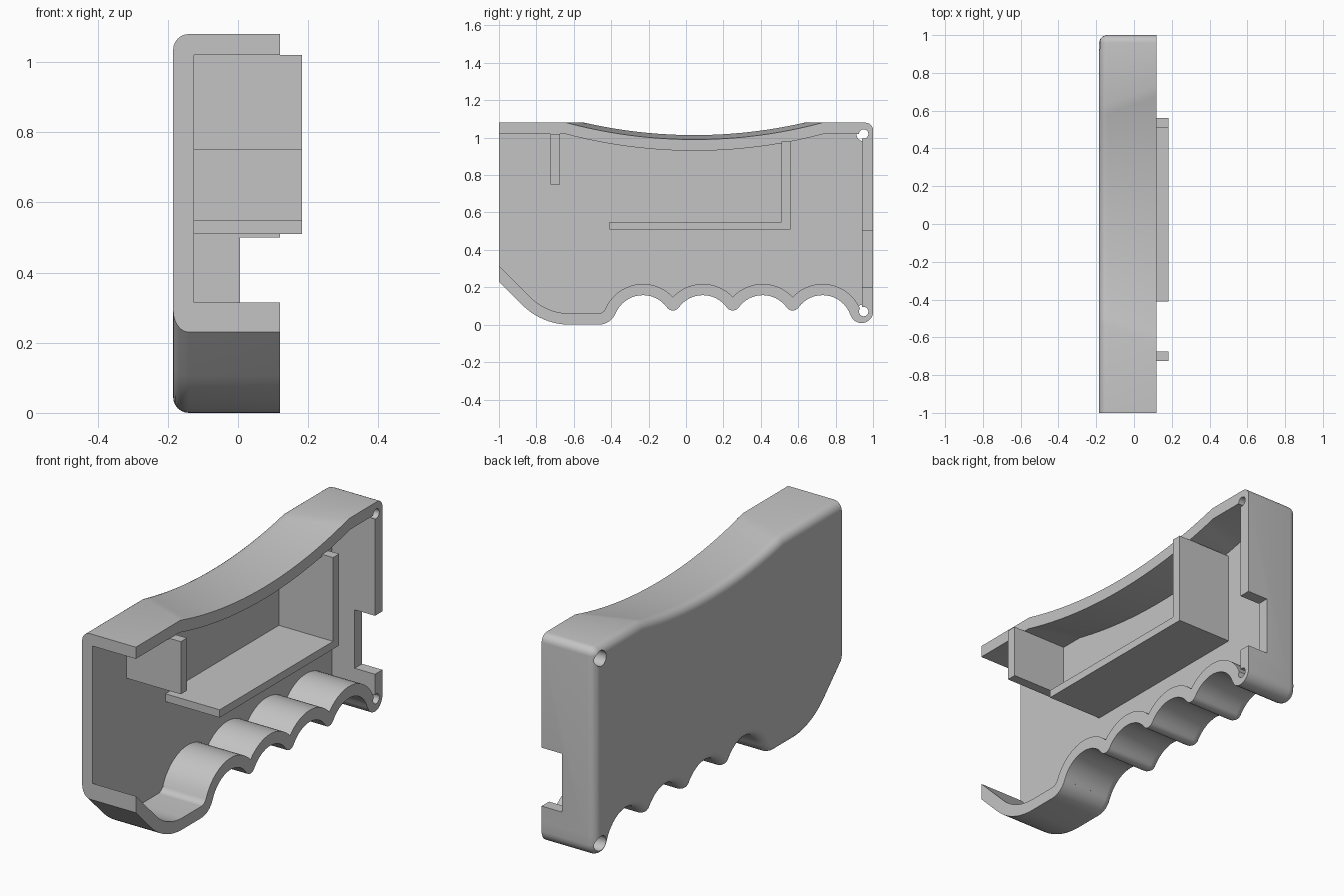
import bpy, bmesh
from math import sin, cos, atan2, acos, degrees, radians, sqrt, pi

if "Cube" in bpy.data.objects:
    bpy.data.objects.remove(bpy.data.objects["Cube"])

BACK, FLOOR, RIM = -0.185, -0.125, 0.12
WALL, FILLET = 0.06, 0.045
TOP, DIP_Y, DIP_R = 1.08, 0.045, 2.64
PITCH, GRIP_R, KNUCKLE = 0.32, 0.158, 0.115
GRIPS = [-0.23 + PITCH * k for k in range(4)]

grey = bpy.data.materials.new("plain_grey")
grey.use_nodes = True
grey.diffuse_color = (0.55, 0.55, 0.55, 1)
grey.node_tree.nodes["Principled BSDF"].inputs["Base Color"].default_value = grey.diffuse_color


def arc(y, z, r, a0, a1, n):
    r = max(r, 0)
    angles = [radians(a0 + (a1 - a0) * k / n) for k in range(n + 1)]
    return [(y + r * cos(a), z + r * sin(a)) for a in angles]


def outline(x, inset):
    """Side profile, shrunk by inset, from the front bottom round to the front top."""
    pts = [(-1, 0.23 + inset * sqrt(2))]
    pts += arc(-0.62, 0.362, 0.362 - inset, -135, -90, 10)
    heel_y, heel_r = -0.468, 0.1
    heel = degrees(atan2(heel_r, GRIPS[0] - heel_y))
    pts += arc(heel_y, heel_r, heel_r - inset, -90, -heel, 8)
    # finger grips with rounded knuckles that close to a cusp when shrunk
    r = GRIP_R + inset
    tangent = degrees(atan2(KNUCKLE, PITCH / 2))
    knuckle_r = sqrt(KNUCKLE ** 2 + PITCH ** 2 / 4) - r
    side = tangent if knuckle_r > 0 else degrees(acos(PITCH / 2 / r))
    toe_y, toe_z = 0.939, 0.07
    toe = degrees(atan2(toe_z, toe_y - GRIPS[-1]))
    for k, y in enumerate(GRIPS):
        last = k == len(GRIPS) - 1
        pts += arc(y, 0, r, 180 - (side if k else heel), toe if last else side, 16)
        if last:
            pts += arc(toe_y, toe_z, 0.0615 - inset, toe - 180, 0, 10)
        elif knuckle_r > 0:
            pts += arc(y + PITCH / 2, KNUCKLE, knuckle_r, tangent - 180, -tangent, 8)
        else:
            pts += [(y + PITCH / 2, r * sin(radians(side)))] * 9
    # back edge, rounded top corner and the palm dip, deeper toward the rim
    pts += [(1 - inset, 0.12)]
    pts += arc(0.96 if inset < 0.04 else 1 - inset, 1.04 if inset < 0.04 else TOP - inset,
               0.04 - inset, 0, 90, 6)
    sag = 0.062 + 0.028 * (x - BACK) / (RIM - BACK)
    zc, rd = TOP - sag + DIP_R, DIP_R + inset
    half = degrees(acos((zc - TOP + inset) / rd))
    pts += arc(DIP_Y, zc, rd, -90 + half, -90 - half, 24)
    return pts + [(-1, TOP - inset)]


def add_object(name, bm):
    bmesh.ops.recalc_face_normals(bm, faces=bm.faces)
    mesh = bpy.data.meshes.new(name)
    bm.to_mesh(mesh)
    bm.free()
    mesh.materials.append(grey)
    ob = bpy.data.objects.new(name, mesh)
    bpy.context.collection.objects.link(ob)
    return ob


def box(name, x0, x1, y0, y1, z0, z1):
    bm = bmesh.new()
    bmesh.ops.create_cube(bm, size=1)
    for v in bm.verts:
        v.co = [lo + (c + 0.5) * (hi - lo)
                for c, lo, hi in zip(v.co, (x0, y0, z0), (x1, y1, z1))]
    return add_object(name, bm)


def rod(name, axis, centre, r, lo, hi):
    """Cylinder along x or y."""
    bm = bmesh.new()
    bmesh.ops.create_cone(bm, cap_ends=True, segments=32, radius1=r, radius2=r, depth=hi - lo)
    for v in bm.verts:
        a, b, c = v.co
        along = c + (lo + hi) / 2
        v.co = ((along, centre[0] + a, centre[1] + b) if axis == "x"
                else (centre[0] + a, along, centre[1] + b))
    return add_object(name, bm)


def cut(ob, cutter):
    cutter.hide_render = True
    mod = ob.modifiers.new("cut", "BOOLEAN")
    mod.operation, mod.solver, mod.object = "DIFFERENCE", "EXACT", cutter
    bpy.context.view_layer.objects.active = ob
    bpy.ops.object.modifier_apply(modifier=mod.name)
    bpy.data.objects.remove(cutter)


# shell: rings from the inner floor over the rim to the rounded back
levels = [(FLOOR, WALL), (RIM, WALL), (RIM, 0)]
for k in range(7):
    a = pi / 2 * k / 6
    levels.append((BACK + FILLET * (1 - sin(a)), FILLET * (1 - cos(a))))
bm = bmesh.new()
rings = [[bm.verts.new((x, y, z)) for y, z in outline(x, inset)] for x, inset in levels]
for r0, r1 in zip(rings, rings[1:]):
    for k in range(len(r0) - 1):
        bm.faces.new((r0[k], r0[k + 1], r1[k + 1], r1[k]))
bm.faces.new(rings[0])
bm.faces.new(rings[-1])
bm.faces.new([r[0] for r in rings] + [r[-1] for r in reversed(rings)])
bmesh.ops.remove_doubles(bm, verts=bm.verts, dist=1e-5)
bmesh.ops.dissolve_degenerate(bm, edges=bm.edges, dist=1e-5)
shell = add_object("shell", bm)

# cable notch, screw holes with counterbores, and pivot hole
cut(shell, box("notch_cutter", 0.005, 0.3, 0.9, 1.1, 0.2, 0.5))
for spot in ((0.95, 1.02), (0.95, 0.07), (-0.615, 0.04)):
    cut(shell, rod("screw_cutter", "x", spot, 0.025, -0.3, 0.3))
    cut(shell, rod("counterbore_cutter", "x", spot, 0.039, -0.3, -0.125))
cut(shell, rod("pivot_cutter", "x", (-0.74, 0.37), 0.045, -0.3, 0.3))

# internal ribs
LIP = 0.183
front_rib = box("front_rib", FLOOR - 0.01, LIP, -0.725, -0.675, 0.75, 1.02)
shelf = box("shelf", FLOOR - 0.01, LIP, -0.41, 0.56, 0.51, 0.55)
rear_rib = box("rear_rib", FLOOR, LIP, 0.51, 0.56, 0.54, 0.98)
cut(rear_rib, rod("wire_cutter", "y", (FLOOR, 0.755), 0.147, 0.4, 0.7))

# smooth curves, sharp edges
for ob in (shell, rear_rib):
    bpy.ops.object.select_all(action="DESELECT")
    ob.select_set(True)
    bpy.context.view_layer.objects.active = ob
    bpy.ops.object.shade_smooth_by_angle(angle=radians(30))
